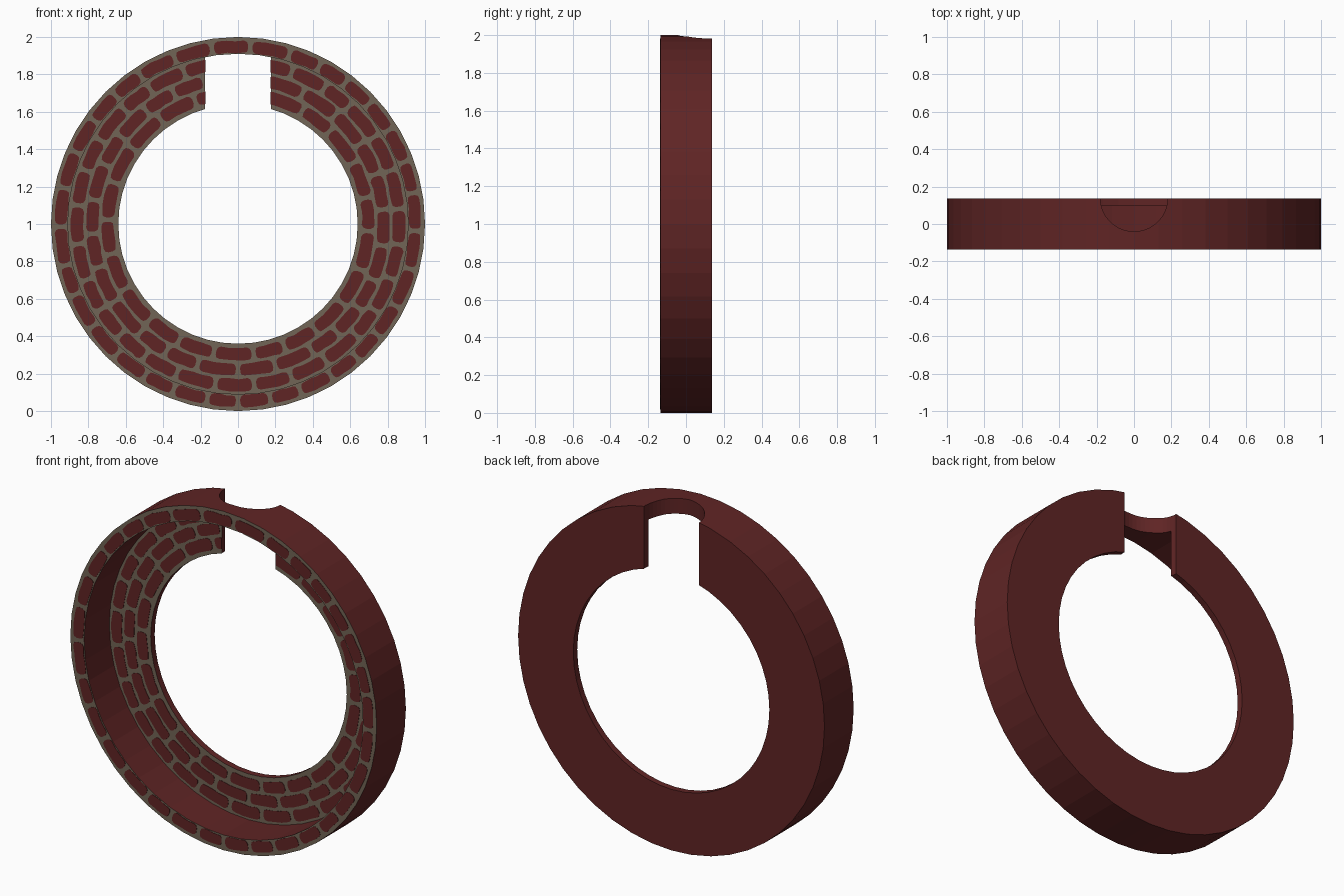
import bpy, bmesh, math, random
from mathutils import Matrix

if "Cube" in bpy.data.objects:
    bpy.data.objects.remove(bpy.data.objects["Cube"])

random.seed(4)
CZ = 1.0        # ring centre height
SEG = 48


def material(name, rgb):
    m = bpy.data.materials.new(name)
    m.diffuse_color = (*rgb, 1)
    m.use_nodes = True
    m.node_tree.nodes["Principled BSDF"].inputs["Base Color"].default_value = m.diffuse_color
    return m


BRICK = material("brick red", (0.115, 0.018, 0.018))
MORTAR = material("mortar grey", (0.165, 0.130, 0.092))


def make(name, bm, mats):
    bmesh.ops.recalc_face_normals(bm, faces=bm.faces)
    me = bpy.data.meshes.new(name)
    bm.to_mesh(me)
    bm.free()
    for m in mats:
        me.materials.append(m)
    ob = bpy.data.objects.new(name, me)
    bpy.context.collection.objects.link(ob)
    return ob


def point(r, a, y):
    return (r * math.cos(a), y, CZ + r * math.sin(a))


# Ring: outer rim with a thin back plate, turned from an L-shaped profile
profile = [(1, -0.135), (1, 0.137), (0.64, 0.137), (0.64, 0.10),
           (0.91, 0.10), (0.91, -0.135)]
bm = bmesh.new()
loops = [[bm.verts.new(point(r, 2 * math.pi * i / SEG, y)) for r, y in profile]
         for i in range(SEG)]
n = len(profile)
for i in range(SEG):
    a, b = loops[i], loops[(i + 1) % SEG]
    for j in range(n):
        k = (j + 1) % n
        bm.faces.new((a[j], a[k], b[k], b[j]))
bmesh.ops.recalc_face_normals(bm, faces=bm.faces)
for f in bm.faces:                     # mortar shows on front faces only
    f.material_index = 1 if f.normal.y < -0.9 else 0
ring = make("ring", bm, [BRICK, MORTAR])


# Bricks: thin curved slabs with clipped corners, laid in rows
def brick(bm, r, a0, a1, half, y):
    c = 0.022
    ca = c / r
    outline = []
    for side, lo, hi in ((1, a0, a1), (-1, a1, a0)):
        d = 1 if hi > lo else -1
        outline.append((r + side * (half - c), lo))
        outline.append((r + side * (half - 0.3 * c), lo + d * ca * 0.3))
        for t in range(4):
            s = lo + d * ca + (hi - lo - 2 * d * ca) * t / 3
            outline.append((r + side * (half + random.uniform(-.004, .002)), s))
        outline.append((r + side * (half - 0.3 * c), hi - d * ca * 0.3))
        outline.append((r + side * (half - c), hi))
    front = [bm.verts.new(point(q, a, y - 0.002)) for q, a in outline]
    back = [bm.verts.new(point(q, a, y + 0.003)) for q, a in outline]
    bm.faces.new(front)
    bm.faces.new(back[::-1])
    m = len(outline)
    for i in range(m):
        k = (i + 1) % m
        bm.faces.new((front[i], back[i], back[k], front[k]))


def brick_row(bm, r, half, count, y, start):
    weights = [random.uniform(0.85, 1.15) for _ in range(count)]
    step = 2 * math.pi / sum(weights)
    gap = 0.012 / r
    a = start
    for w in weights:
        brick(bm, r, a + gap, a + w * step - gap, half, y)
        a += w * step


bm = bmesh.new()
brick_row(bm, 0.947, 0.033, 32, -0.135, -math.pi / 2)
rim_bricks = make("rim_bricks", bm, [BRICK])

bm = bmesh.new()
for r, count, start in ((0.861, 28, 0.10), (0.779, 26, 0.0), (0.697, 22, 0.12)):
    brick_row(bm, r, 0.034, count, 0.10, start - math.pi / 2)
plate_bricks = make("plate_bricks", bm, [BRICK])

# Notch: upright half-round cut from the back at the top
bm = bmesh.new()
bmesh.ops.create_cone(bm, cap_ends=True, segments=48, radius1=0.18, radius2=0.18,
                      depth=0.9, matrix=Matrix.Translation((0, 0.14, 1.85)))
cutter = make("notch_cutter", bm, [BRICK])
cutter.hide_render = True
for ob in (ring, plate_bricks):
    mod = ob.modifiers.new("notch", "BOOLEAN")
    mod.operation = "DIFFERENCE"
    mod.solver = "EXACT"
    mod.object = cutter
deps = bpy.context.evaluated_depsgraph_get()
cut = [(ob, bpy.data.meshes.new_from_object(ob.evaluated_get(deps)))
       for ob in (ring, plate_bricks)]
for ob, me in cut:
    ob.modifiers.clear()
    ob.data = me
bpy.data.objects.remove(cutter)
